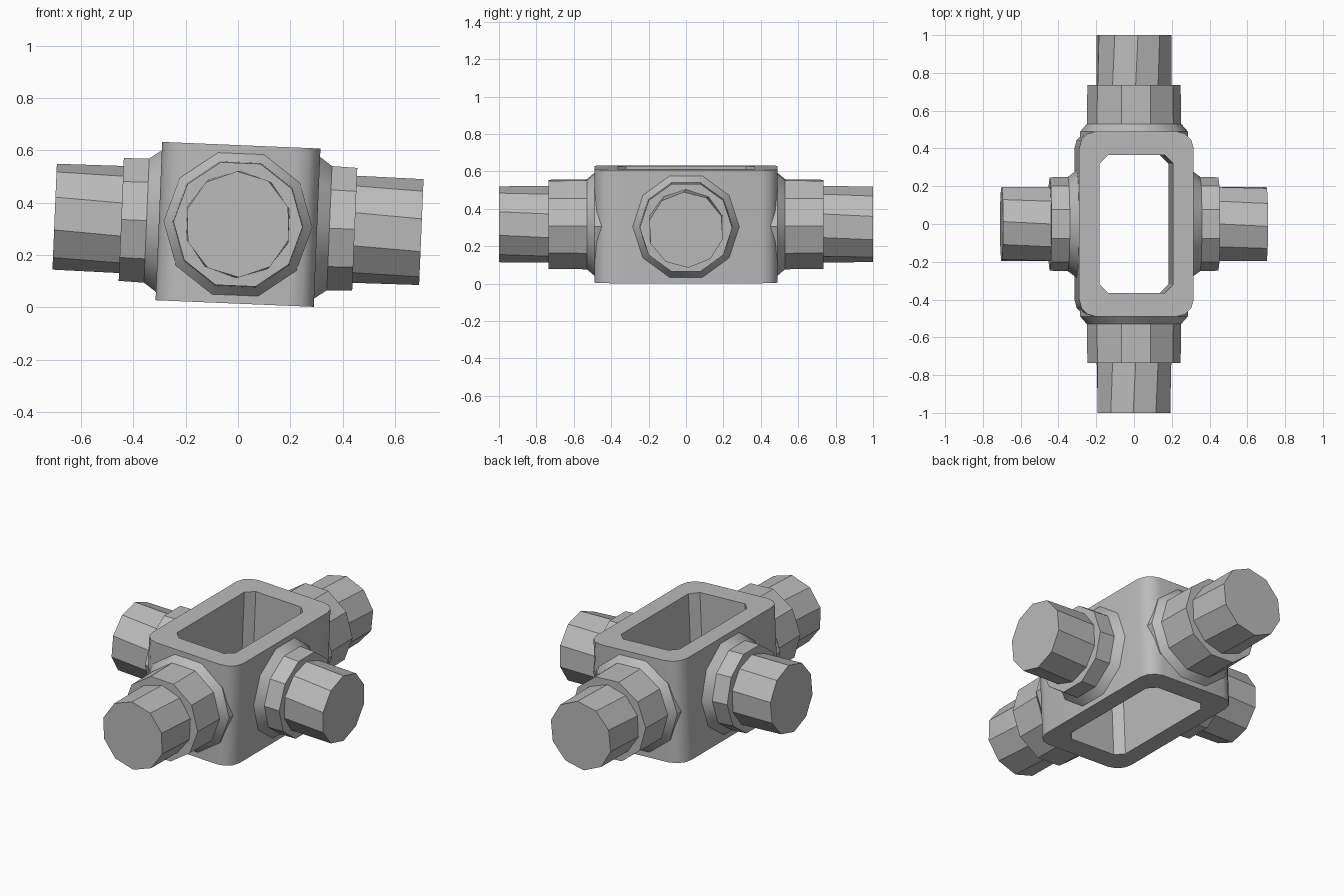
import bpy, bmesh, math
from mathutils import Matrix

cube = bpy.data.objects.get("Cube")
if cube:
    bpy.data.objects.remove(cube, do_unlink=True)

grey = bpy.data.materials.new("cast_grey")
grey.use_nodes = True
COLOUR = (0.5, 0.5, 0.5, 1)
grey.diffuse_color = COLOUR
grey.node_tree.nodes["Principled BSDF"].inputs["Base Color"].default_value = COLOUR

# The whole fitting leans slightly to its left
LEAN = Matrix.Translation((0, 0, 0.317)) @ Matrix.Rotation(math.radians(2.4), 4, 'Y')
HALF_X, HALF_Y, HALF_Z = 0.303, 0.49, 0.303


def finish(name, bm, angle):
    bmesh.ops.recalc_face_normals(bm, faces=bm.faces)
    bm.transform(LEAN)
    mesh = bpy.data.meshes.new(name)
    bm.to_mesh(mesh)
    bm.free()
    mesh.materials.append(grey)
    obj = bpy.data.objects.new(name, mesh)
    bpy.context.collection.objects.link(obj)
    bpy.ops.object.select_all(action='DESELECT')
    obj.select_set(True)
    bpy.context.view_layer.objects.active = obj
    bpy.ops.object.shade_smooth_by_angle(angle=math.radians(angle))
    return obj


def outline(hx, hy, cut, rounded, steps=3):
    """Rectangle with rounded or straight-cut corners, anticlockwise."""
    points = []
    for corner in range(4):
        sx, sy = ((1, 1), (-1, 1), (-1, -1), (1, -1))[corner]
        for i in range(steps + 1):
            t = i / steps if sx * sy > 0 else 1 - i / steps
            if rounded:
                u, v = math.cos(t * math.pi / 2), math.sin(t * math.pi / 2)
            else:
                u, v = 1 - t, t
            points.append((sx * (hx - cut + cut * u), sy * (hy - cut + cut * v)))
    return points


# Body: a rectangular sleeve, open at top and bottom
bm = bmesh.new()
outer = outline(HALF_X, HALF_Y, 0.09, True)
inner = outline(0.195, 0.365, 0.045, False)
loops = [[bm.verts.new((x, y, z)) for x, y in pts]
         for pts, z in ((outer, -HALF_Z), (outer, HALF_Z), (inner, HALF_Z), (inner, -HALF_Z))]
count = len(outer)
for k in range(4):
    a, b = loops[k], loops[(k + 1) % 4]
    for i in range(count):
        j = (i + 1) % count
        bm.faces.new((a[i], a[j], b[j], b[i]))
finish("sleeve_body", bm, 32)


def peg(name, turn, face, collar_start, collar_end, tip, sides=10):
    """Flared flange, collar and shaft, as (distance, radius, turn in sides)."""
    profile = [(face - 0.06, 0.285, 0), (face, 0.285, 0),
               (collar_start, 0.25, 0), (collar_end, 0.247, 0),
               (collar_end, 0.205, 0.5), (tip, 0.203, 0.6)]
    bm = bmesh.new()
    rings = []
    for d, r, shift in profile:
        ring = []
        for i in range(sides):
            a = 2 * math.pi * (i + shift) / sides
            ring.append(bm.verts.new((d, r * math.cos(a), r * math.sin(a))))
        rings.append(ring)
    for a, b in zip(rings, rings[1:]):
        for i in range(sides):
            j = (i + 1) % sides
            bm.faces.new((a[i], a[j], b[j], b[i]))
    bm.faces.new(rings[0])
    bm.faces.new(rings[-1])
    bm.transform(Matrix.Rotation(math.radians(turn), 4, 'Z'))
    finish(name, bm, 30)


# Long pegs on the front and back, short pegs on the sides
for name, turn in (("front_peg", -90), ("back_peg", 90)):
    peg(name, turn, HALF_Y, 0.53, 0.735, 1.0)
for name, turn in (("left_peg", 0), ("right_peg", 180)):
    peg(name, turn, HALF_X, 0.35, 0.447, 0.702)
